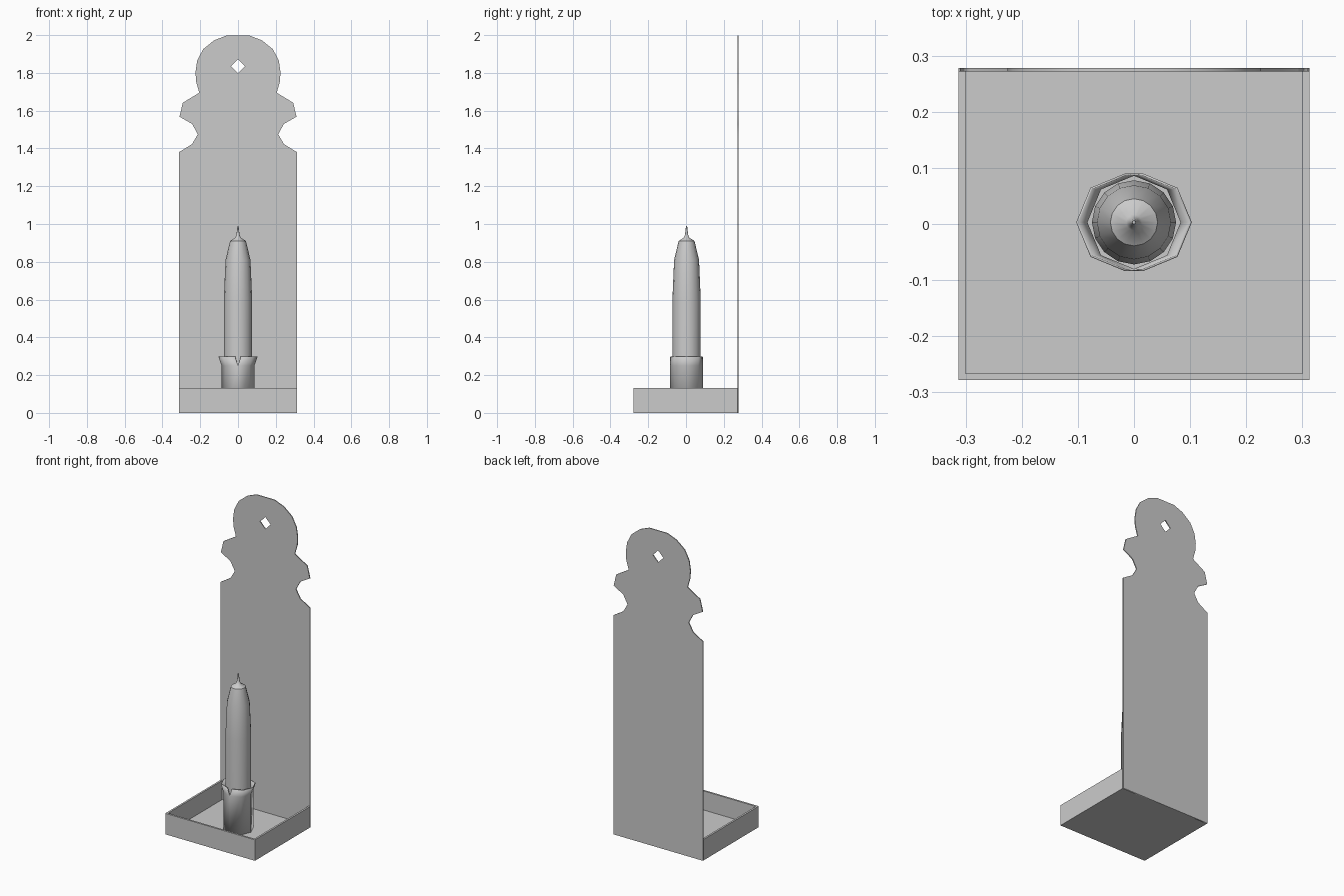
import bpy, bmesh, math

if "Cube" in bpy.data.objects:
    bpy.data.objects.remove(bpy.data.objects["Cube"])

HALF_W, FRONT, BACK, THICK = 0.3125, -0.278, 0.272, 0.012
CY = 0.003  # candle axis in y


def make_object(name, bm, smooth=None):
    bmesh.ops.recalc_face_normals(bm, faces=bm.faces)
    mesh = bpy.data.meshes.new(name)
    bm.to_mesh(mesh)
    bm.free()
    obj = bpy.data.objects.new(name, mesh)
    bpy.context.collection.objects.link(obj)
    bpy.ops.object.select_all(action='DESELECT')
    bpy.context.view_layer.objects.active = obj
    obj.select_set(True)
    if smooth:
        bpy.ops.object.shade_smooth_by_angle(angle=math.radians(smooth))
    return obj


# Back plate: mirrored outline with a diamond hanging hole
right = [(HALF_W, 0), (HALF_W, 1.38), (0.243, 1.423), (0.213, 1.475), (0.243, 1.53),
         (0.31, 1.568), (0.292, 1.642), (0.205, 1.695), (0.222, 1.755), (0.225, 1.805),
         (0.216, 1.865), (0.185, 1.925), (0.127, 1.972), (0.063, 1.997)]
outline = right + [(-x, z) for x, z in reversed(right)]
hole = [(0.037, 1.835), (0, 1.873), (-0.037, 1.835), (0, 1.797)]
curve = bpy.data.curves.new("back_plate", 'CURVE')
curve.dimensions = '2D'
curve.fill_mode = 'BOTH'
curve.extrude = 0.003
for loop in (outline, hole):
    spline = curve.splines.new('POLY')
    spline.points.add(len(loop) - 1)
    for point, (x, z) in zip(spline.points, loop):
        point.co = (x, z, 0, 1)
    spline.use_cyclic_u = True
plate = bpy.data.objects.new("back_plate", curve)
plate.rotation_euler.x = math.pi / 2
plate.location.y = BACK + 0.003
bpy.context.collection.objects.link(plate)
bpy.context.view_layer.objects.active = plate
plate.select_set(True)
bpy.ops.object.convert(target='MESH')

# Tray: floor and three walls, closed at the back by the plate
bm = bmesh.new()
low, high = [[bm.verts.new((x, y, z)) for x, y in
              ((-HALF_W, BACK), (-HALF_W, FRONT), (HALF_W, FRONT), (HALF_W, BACK))]
             for z in (0, 0.132)]
bm.faces.new(low[::-1])
for i in range(3):
    bm.faces.new((low[i], low[i + 1], high[i + 1], high[i]))
bm.normal_update()
mesh = bpy.data.meshes.new("tray")
bm.to_mesh(mesh)
bm.free()
tray = bpy.data.objects.new("tray", mesh)
bpy.context.collection.objects.link(tray)
solid = tray.modifiers.new("walls", 'SOLIDIFY')
solid.thickness = THICK
solid.offset = -1
solid.use_even_offset = True

# Candle cup: eight-sided tube, rim split front and back with halves bent outward
R, SPLIT, RIM, BEND = 0.087, 0.25, 0.297, 0.016
bm = bmesh.new()
ring = [(R * math.cos(k * math.pi / 4), CY + R * math.sin(k * math.pi / 4)) for k in range(8)]
base = [bm.verts.new((x, y, THICK)) for x, y in ring]
neck = [bm.verts.new((x, y, SPLIT)) for x, y in ring]
for k in range(8):
    n = (k + 1) % 8
    bm.faces.new((base[k], base[n], neck[n], neck[k]))
for start, side in ((6, 1), (2, -1)):
    ids = [(start + i) % 8 for i in range(5)]
    lip = [bm.verts.new((ring[k][0] + side * BEND, ring[k][1], RIM)) for k in ids]
    for i in range(4):
        bm.faces.new((neck[ids[i]], neck[ids[i + 1]], lip[i + 1], lip[i]))
cup = make_object("candle_cup", bm, 50)
solid = cup.modifiers.new("wall", 'SOLIDIFY')
solid.thickness = 0.004
solid.offset = -1

# Candle: lathed profile ending in a wick
profile = [(0.075, THICK), (0.075, 0.6), (0.066, 0.81), (0.042, 0.91),
           (0.014, 0.928), (0.008, 0.945), (0.003, 0.99)]
SIDES = 16
bm = bmesh.new()
rings = [[bm.verts.new((r * math.cos(2 * math.pi * k / SIDES),
                        CY + r * math.sin(2 * math.pi * k / SIDES), z))
          for k in range(SIDES)] for r, z in profile]
for a, b in zip(rings, rings[1:]):
    for k in range(SIDES):
        n = (k + 1) % SIDES
        bm.faces.new((a[k], a[n], b[n], b[k]))
bm.faces.new(rings[0][::-1])
bm.faces.new(rings[-1])
make_object("candle", bm, 40)
